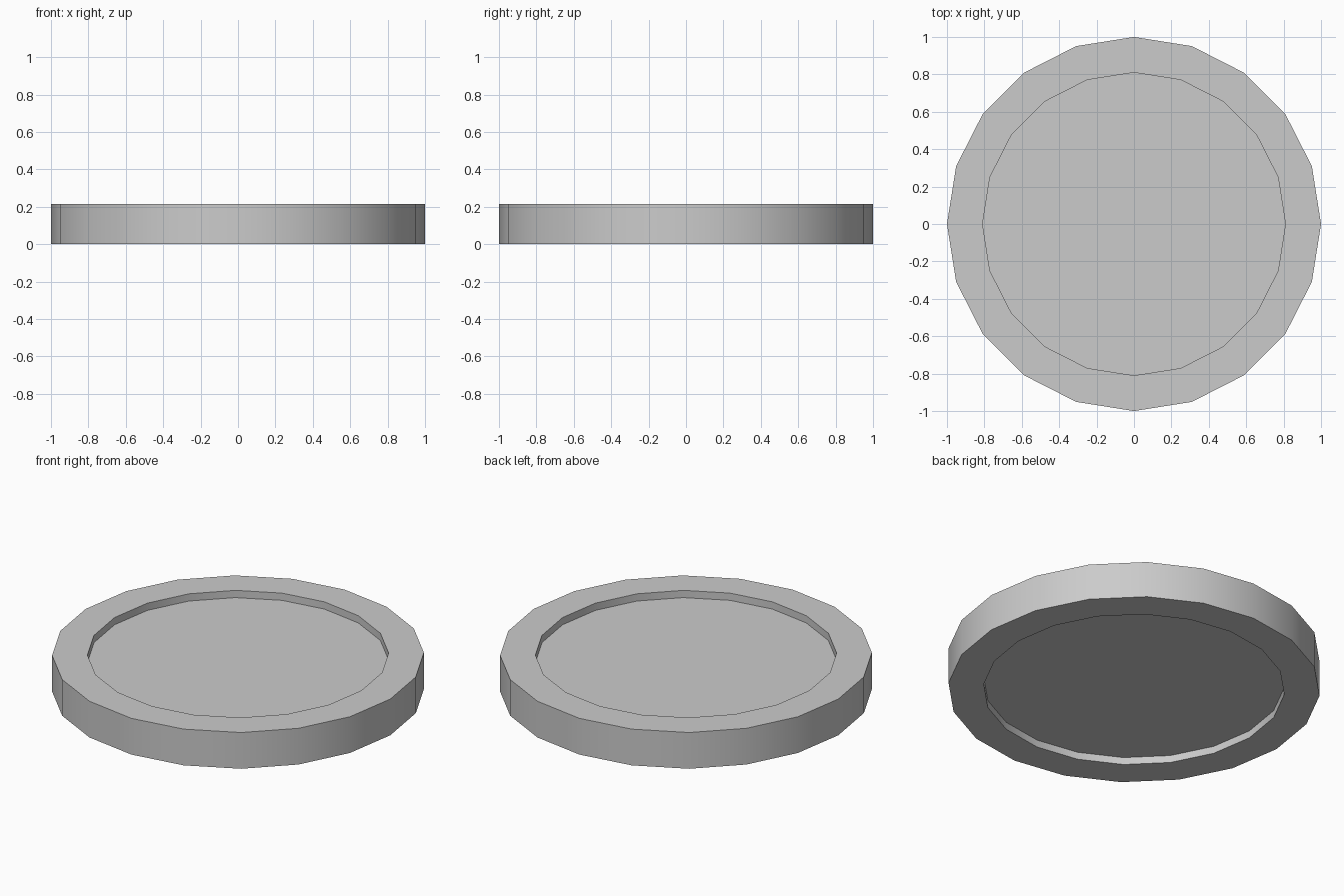
import bpy, bmesh
from math import cos, sin, pi, radians

if "Cube" in bpy.data.objects:
    bpy.data.objects.remove(bpy.data.objects["Cube"])

SIDES = 20
HEIGHT = 0.215
RECESS = 0.043
R_OUT, R_IN = 1.0, 0.81

# Closed disc with a raised rim on both faces: revolve this profile (radius, z)
profile = [(R_IN, RECESS), (R_IN, 0), (R_OUT, 0),
           (R_OUT, HEIGHT), (R_IN, HEIGHT), (R_IN, HEIGHT - RECESS)]

bm = bmesh.new()
rings = [[bm.verts.new((r * cos(2 * pi * i / SIDES), r * sin(2 * pi * i / SIDES), z))
          for i in range(SIDES)] for r, z in profile]
for a, b in zip(rings, rings[1:]):
    for i in range(SIDES):
        j = (i + 1) % SIDES
        bm.faces.new((a[i], a[j], b[j], b[i]))

# Recessed floors, bottom and top
bm.faces.new(rings[0][::-1])
bm.faces.new(rings[-1])
bmesh.ops.recalc_face_normals(bm, faces=bm.faces)

mesh = bpy.data.meshes.new("rimmed_disc")
bm.to_mesh(mesh)
bm.free()
disc = bpy.data.objects.new("rimmed_disc", mesh)
bpy.context.collection.objects.link(disc)

# Smooth round the sides, sharp at the rims
bpy.context.view_layer.objects.active = disc
disc.select_set(True)
bpy.ops.object.shade_smooth_by_angle(angle=radians(30))
